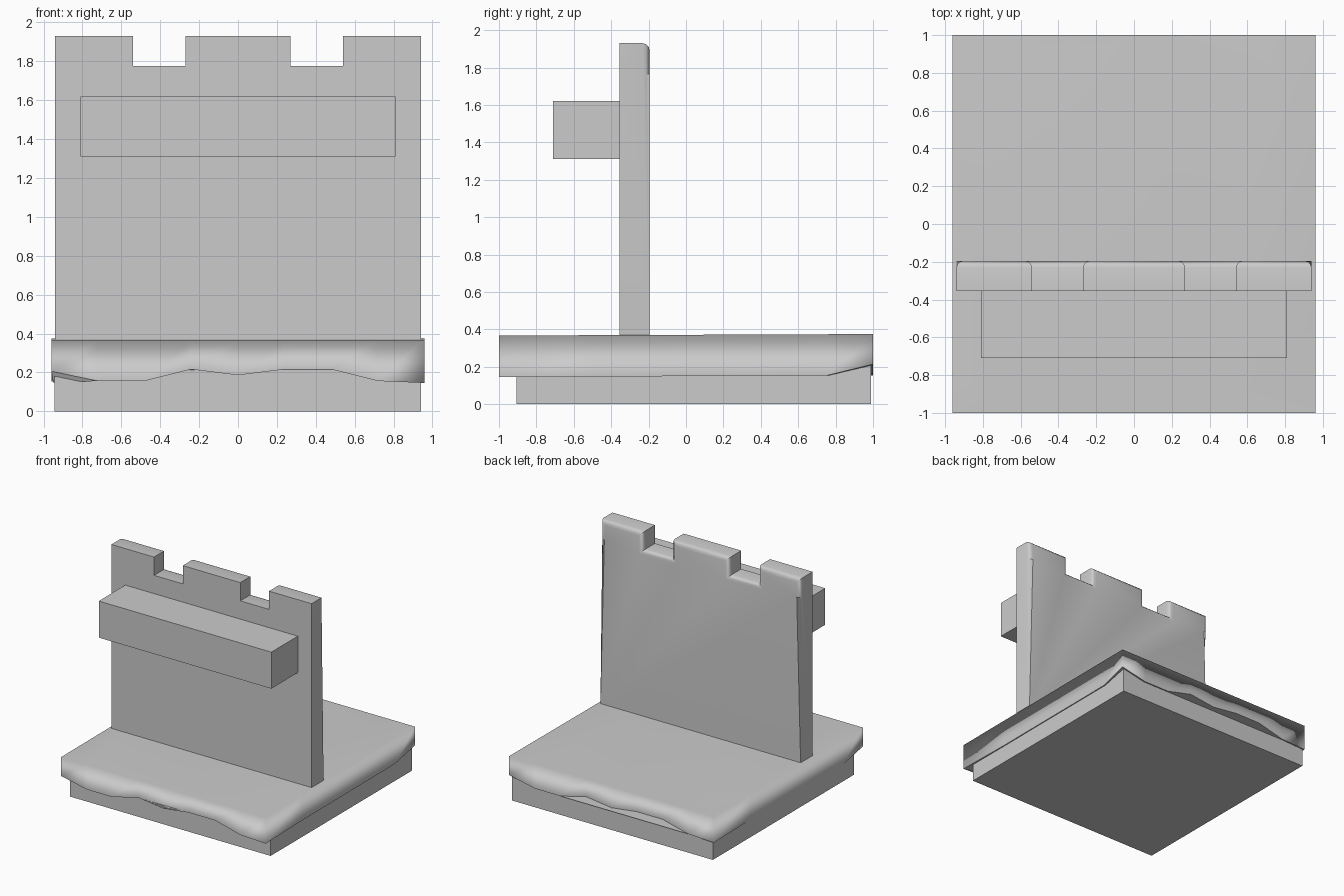
import bpy, bmesh, math

if "Cube" in bpy.data.objects:
    bpy.data.objects.remove(bpy.data.objects["Cube"])


def finish(bm, name):
    bmesh.ops.recalc_face_normals(bm, faces=bm.faces[:])
    me = bpy.data.meshes.new(name)
    bm.to_mesh(me)
    bm.free()
    ob = bpy.data.objects.new(name, me)
    bpy.context.collection.objects.link(ob)
    return ob


def box(name, x0, x1, y0, y1, z0, z1):
    bm = bmesh.new()
    bmesh.ops.create_cube(bm, size=1)
    for v in bm.verts:
        v.co = ((x0 + x1) / 2 + v.co.x * (x1 - x0),
                (y0 + y1) / 2 + v.co.y * (y1 - y0),
                (z0 + z1) / 2 + v.co.z * (z1 - z0))
    return finish(bm, name)


# stone base block
box("base_block", -0.945, 0.94, -0.905, 0.99, 0, 0.3)

# ground slab with wavy drooping front and back rims (half a ring, turned 180 degrees)
droop = [0.21, 0.16, 0.16, 0.22, 0.19, 0.22, 0.22, 0.16, 0.15]
half = [(-0.96 + 0.24 * i, -1, z) for i, z in enumerate(droop)]
half += [(0.95, -0.5, 0.15), (0.95, 0.75, 0.15)]
ring = half + [(-x, -y, z) for x, y, z in half]
bm = bmesh.new()
low = [bm.verts.new((x, y, z + 0.004 * y)) for x, y, z in ring]
top = [bm.verts.new((math.copysign(0.96, x) if abs(x) > 0.9 else x, y, 0.371 + 0.004 * y))
       for x, y, z in ring]
n = len(ring)
for i in range(n):
    j = (i + 1) % n
    bm.faces.new((low[i], low[j], top[j], top[i]))
bm.faces.new(top)
under = bm.faces.new(low[::-1])
for f in bm.faces:
    f.smooth = True
for e in under.edges:
    e.smooth = False
slab = finish(bm, "ground_slab")
wn = slab.modifiers.new("soft_rim", 'WEIGHTED_NORMAL')
wn.keep_sharp = True

# battlement wall, back edges of the merlons rounded
right = [(0.94, 0.34), (0.94, 1.765), (0.94, 1.93), (0.54, 1.93),
         (0.54, 1.775), (0.27, 1.775), (0.27, 1.93)]
outline = right + [(-x, z) for x, z in reversed(right)]
bm = bmesh.new()
front = [bm.verts.new((x, -0.355, z)) for x, z in outline]
back = [bm.verts.new((x, -0.195, z)) for x, z in outline]
bm.faces.new(front)
bm.faces.new(back[::-1])
for i in range(len(outline)):
    j = (i + 1) % len(outline)
    bm.faces.new((front[i], back[i], back[j], front[j]))
bmesh.ops.recalc_face_normals(bm, faces=bm.faces[:])
rim = [e for e in bm.edges
       if all(v.co.y > -0.2 and v.co.z > 1.7 for v in e.verts)]
bmesh.ops.bevel(bm, geom=rim, offset=0.037, segments=3, profile=0.5,
                affect='EDGES', clamp_overlap=True)
wall = finish(bm, "battlement_wall")
bpy.context.view_layer.objects.active = wall
wall.select_set(True)
bpy.ops.object.shade_smooth_by_angle(angle=math.radians(35))

# beam across the front of the wall
box("front_beam", -0.81, 0.81, -0.71, -0.35, 1.31, 1.62)
